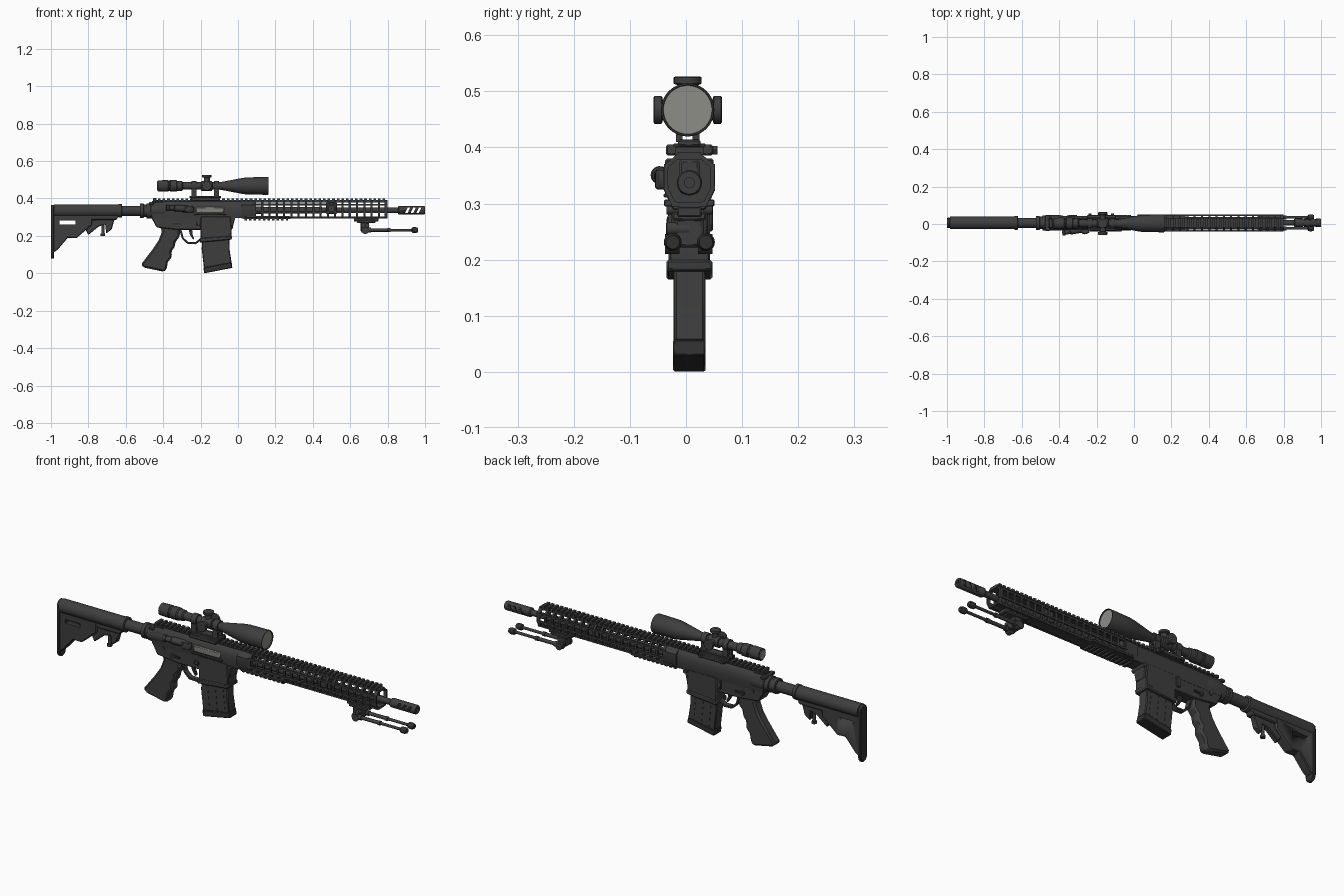
import bpy, bmesh, math
from mathutils import Vector, Matrix

C = 0.006   # y of the main axis


def mat(name, r, g, b):
    m = bpy.data.materials.new(name)
    m.diffuse_color = (r, g, b, 1)
    return m


BODY = mat("dark_grey", .048, .048, .048)
BLACK = mat("near_black", .03, .03, .03)
STEEL = mat("bolt_grey", .22, .22, .20)
LENS = mat("lens_grey", .27, .27, .24)


def finish(name, bm, m, bevel=0):
    bmesh.ops.recalc_face_normals(bm, faces=bm.faces)
    me = bpy.data.meshes.new(name)
    bm.to_mesh(me)
    bm.free()
    me.polygons.foreach_set("use_smooth", [True] * len(me.polygons))
    me.set_sharp_from_angle(angle=math.radians(32))
    me.materials.append(m)
    ob = bpy.data.objects.new(name, me)
    bpy.context.collection.objects.link(ob)
    if bevel:
        b = ob.modifiers.new("bevel", 'BEVEL')
        b.width, b.segments, b.limit_method = bevel, 1, 'ANGLE'
    return ob


def extrude(name, pts, vec, m, bevel=0):
    bm = bmesh.new()
    f = bm.faces.new([bm.verts.new(p) for p in pts])
    new = bmesh.ops.extrude_face_region(bm, geom=[f])["geom"]
    bmesh.ops.translate(bm, vec=vec, verts=[v for v in new if isinstance(v, bmesh.types.BMVert)])
    # the starting face stays as the other cap
    return finish(name, bm, m, bevel)


def side(name, pts, half, m=BODY, bevel=.004, c=C):
    """Side outline (x, z) given a width of 2 * half."""
    return extrude(name, [(x, c - half, z) for x, z in pts], (0, 2 * half, 0), m, bevel)


def section(name, halfpts, x0, x1, m=BODY, bevel=0):
    """Mirrored cross-section (y, z) pulled along x."""
    pts = halfpts + [(-y, z) for y, z in reversed(halfpts)]
    return extrude(name, [(x0, C + y, z) for y, z in pts], (x1 - x0, 0, 0), m, bevel)


def boxes(name, items, m=BODY, bevel=0):
    """Boxes as (x0, x1, y0, y1, z0, z1), y measured from the axis."""
    bm = bmesh.new()
    for x0, x1, y0, y1, z0, z1 in items:
        M = Matrix.Translation(((x0 + x1) / 2, C + (y0 + y1) / 2, (z0 + z1) / 2))
        bmesh.ops.create_cube(bm, size=1, matrix=M @ Matrix.Diagonal((x1 - x0, y1 - y0, z1 - z0, 1)))
    return finish(name, bm, m, bevel)


def lathe(name, prof, loc, axis=(1, 0, 0), m=BODY, n=32):
    """Turned part: profile of (distance, radius) along an axis."""
    bm = bmesh.new()
    R = Matrix.Translation(loc) @ Vector((1, 0, 0)).rotation_difference(Vector(axis)).to_matrix().to_4x4()
    rings = [[bm.verts.new(R @ Vector((d, r * math.cos(a), r * math.sin(a))))
              for a in [2 * math.pi * i / n for i in range(n)]] for d, r in prof]
    for a, b in zip(rings, rings[1:]):
        for i in range(n):
            bm.faces.new((a[i], a[(i + 1) % n], b[(i + 1) % n], b[i]))
    bm.faces.new(rings[0])
    bm.faces.new(rings[-1])
    return finish(name, bm, m)


def cut(ob, cutter):
    cutter.hide_render = True
    b = ob.modifiers.new("cut", 'BOOLEAN')
    b.operation, b.object, b.solver = 'DIFFERENCE', cutter, 'EXACT'
    bpy.context.view_layer.objects.active = ob
    for mod in list(ob.modifiers):
        bpy.ops.object.modifier_apply(modifier=mod.name)
    bpy.data.objects.remove(cutter)


# --- shoulder stock and buffer tube
lathe("stock_tube", [(-.985, .034), (-.64, .034), (-.638, .037), (-.622, .037), (-.62, .034)], (0, C, .334))
lathe("buffer_tube", [(-.63, .027), (-.47, .027)], (0, C, .334))
lathe("castle_nut", [(-.525, .031), (-.523, .038), (-.505, .038), (-.503, .033), (-.49, .033), (-.488, .04), (-.455, .04)],
      (0, C, .334), n=24)
stock = side("stock_body", [(-.988, .11), (-.988, .32), (-.78, .32), (-.78, .26), (-.865, .187), (-.91, .19), (-.965, .125)], .024)
cut(stock, side("slot_cutter", [(-.955, .262), (-.955, .281), (-.87, .281), (-.87, .262)], .1, bevel=0))
side("stock_web", [(-.985, .285), (-.985, .315), (-.635, .315), (-.65, .285)], .022)
side("stock_lever", [(-.83, .262), (-.79, .287), (-.66, .289), (-.675, .235), (-.705, .213), (-.71, .262), (-.745, .25), (-.80, .205)], .014)
lathe("stock_pin", [(.2, .012), (.212, .012), (.212, .008), (.29, .008)], (-.722, C, 0), (0, 0, 1), n=16)
butt = [(.028 * math.cos(a), (.335 if i < 7 else .11) + .032 * math.sin(a))
        for i, a in enumerate([math.pi * k / 6 for k in range(7)] + [math.pi * k / 6 for k in range(6, 13)])]
extrude("butt_pad", [(-1, C + y, z) for y, z in butt], (.016, 0, 0), BLACK, .003)

# --- upper receiver, charging handle, ejection port
section("upper_receiver", [(.018, .386), (.03, .375), (.038, .355), (.038, .325), (.034, .295)], -.46, .03)
section("receiver_front", [(.022, .386), (.046, .366), (.046, .325), (.032, .293)], .02, .09)
boxes("charging_handle", [(-.475, -.45, -.043, .043, .366, .38), (-.46, -.40, -.025, .025, .37, .386)], BODY, .003)
lathe("receiver_rear", [(-.47, .036), (-.465, .042), (-.40, .042), (-.37, .036)], (0, C, .336))
boxes("bolt_cover", [(-.225, -.075, -.043, -.03, .322, .354)], STEEL, .004)
boxes("port_hinge", [(-.235, -.065, -.046, -.034, .311, .318)], BODY, .002)
extrude("case_deflector", [(-.31, C - .03, .325), (-.235, C - .03, .325), (-.238, C - .052, .325), (-.26, C - .062, .325),
                           (-.275, C - .058, .325)], (0, 0, .034), BODY, .004)
lathe("forward_assist", [(0, .017), (.07, .017), (.075, .013), (.10, .013), (.102, .016), (.115, .016)],
      (-.27, C - .034, .345), (-1, -.17, .05), n=20)
boxes("rear_sight_block", [(-.455, -.435, -.022, .022, .38, .402)], BODY, .003)

# --- lower receiver, magazine well, controls
side("lower_receiver", [(-.465, .335), (-.465, .30), (-.435, .245), (-.32, .232), (-.19, .232), (-.03, .235), (-.015, .30), (-.05, .312), (-.43, .312)], .033)
well = side("magazine_well", [(-.20, .305), (-.20, .182), (-.19, .168), (-.036, .182), (-.034, .235), (-.04, .305)], .037)
side("well_lip", [(-.206, .188), (-.204, .164), (-.034, .180), (-.032, .2)], .041)
for s in (-1, 1):
    lathe(f"takedown_pin_{s}", [(0, .009), (.038, .009)], (-.40, C, .287), (0, s, 0), n=16)
    lathe(f"pivot_pin_{s}", [(0, .01), (.041, .01)], (-.025, C, .29), (0, s, 0), n=16)
    lathe(f"selector_{s}", [(0, .012), (.04, .012)], (-.345, C, .265), (0, s, 0), n=16)
    boxes(f"selector_lever_{s}", [(-.35, -.305, s * .038 - .003, s * .038 + .003, .26, .27)], BLACK)
boxes("magazine_release", [(-.222, -.20, -.041, -.03, .255, .275)], BODY, .002)
boxes("bolt_catch", [(-.225, -.205, .03, .042, .25, .30)], BODY, .003)

# --- trigger, guard, grip
guard_out = [(-.315, .236), (-.30, .185), (-.27, .157), (-.225, .155), (-.195, .18)]
guard_in = [(-.195, .192), (-.228, .166), (-.267, .168), (-.291, .19), (-.303, .236)]
side("trigger_guard", guard_out + guard_in, .014, bevel=.002)
side("trigger", [(-.265, .24), (-.257, .205), (-.24, .18), (-.234, .184), (-.244, .21), (-.245, .24)], .007, BLACK, 0)
side("grip", [(-.425, .26), (-.405, .225), (-.425, .175), (-.455, .13), (-.52, .045), (-.50, .03), (-.395, .008), (-.382, .02), (-.375, .06),
              (-.352, .09), (-.358, .115), (-.335, .145), (-.337, .165), (-.312, .195), (-.31, .24)], .027, BODY, .011)

# --- magazine, slightly swept, with ribs and floor plate
side("magazine", [(-.192, .20), (-.194, .13), (-.182, .028), (-.034, .055), (-.044, .12), (-.047, .20)], .027)
for k in range(3):
    x = -.165 + .043 * k
    side(f"magazine_rib_{k}", [(x, .175), (x + .012, .04 + .006 * k), (x + .022, .041 + .006 * k), (x + .01, .175)], .0285, bevel=0)
side("magazine_floor", [(-.186, .03), (-.18, 0), (-.03, .029), (-.034, .058)], .029, BLACK, .003)

# --- long top rail with teeth, lower rail
boxes("top_rail", [(-.455, .8, -.02, .02, .378, .392)])
boxes("top_rail_teeth", [(-.452 + .0245 * i, -.438 + .0245 * i, -.026, .026, .388, .401) for i in range(51)])
boxes("lower_rail", [(.03, .28, -.03, .03, .289, .303), (.04, .275, -.045, -.028, .295, .307), (.04, .275, .028, .045, .295, .307)], BODY, .002)
boxes("lower_rail_teeth", [(.035 + .0245 * i, .048 + .0245 * i, -.026, .026, .281, .291) for i in range(10)])

# --- open handguard: hoops plus long corner bars
half = [(.022, .388), (.045, .368), (.045, .325), (.03, .295)]
loop = half + [(-y, z) for y, z in reversed(half)]
inner = [(y * .84, .343 + (z - .343) * .84) for y, z in loop]
bm = bmesh.new()
for x, w in [(.085 + .039 * i, .011) for i in range(18)] + [(.782, .018)]:
    v = [[bm.verts.new((xx, C + y, z)) for y, z in lp] for xx, lp in ((x, loop), (x + w, loop), (x + w, inner), (x, inner))]
    for a in range(4):
        for i in range(8):
            p, q, j = v[a], v[(a + 1) % 4], (i + 1) % 8
            bm.faces.new((p[i], p[j], q[j], q[i]))
finish("handguard_hoops", bm, BODY)
bars = []
for y, z in loop:
    y, z = y * .91, .343 + (z - .343) * .91
    bars.append((.08, .8, y - .0045, y + .0045, z - .0045, z + .0045))
boxes("handguard_bars", bars)
boxes("handguard_keel", [(.08, .8, -.018, .018, .293, .3)])

# --- barrel, gas parts and slotted muzzle brake
lathe("barrel", [(.0, .019), (.45, .018), (.45, .015), (.87, .0145)], (0, C, .337))
lathe("gas_tube", [(.05, .005), (.50, .005)], (0, C, .368), n=12)
boxes("gas_block", [(.47, .53, -.018, .018, .318, .378)], BODY, .004)
brake = lathe("muzzle_brake", [(.855, .018), (.86, .0225), (.995, .0225), (1.0, .02), (1.0, .009), (.99, .009)], (0, C, .337))
for k in range(3):
    x = .893 + .03 * k
    cut(brake, side("brake_cutter", [(x, .322), (x + .014, .322), (x + .028, .352), (x + .014, .352)], .1, bevel=0))

# --- folded bipod
boxes("bipod_mount", [(.62, .75, -.022, .022, .276, .295), (.635, .735, -.03, .03, .27, .284)], BODY, .003)
boxes("bipod_block", [(.655, .70, -.026, .026, .222, .274)], BODY, .005)
lathe("bipod_knob", [(0, .012), (.04, .012), (.042, .009)], (.69, C, .255), (0, -1, 0), n=16)
for s in (-1, 1):
    y = C + s * .0295
    lathe(f"bipod_hinge_{s}", [(-.014, .018), (.012, .018)], (.68, y, .228), (0, 1, 0), n=20)
    lathe(f"bipod_leg_{s}", [(.66, .013), (.71, .013), (.711, .009), (.80, .009), (.801, .011), (.815, .011), (.816, .007),
                             (.93, .007)], (0, y, .231), n=16)
    lathe(f"bipod_foot_{s}", [(.928, .01), (.933, .015), (.95, .016), (.962, .012)], (0, y, .231), m=BLACK, n=20)

# --- scope, turrets, mount
S = (0, .003, .467)
lathe("scope_body", [(-.43, .026), (-.427, .03), (-.375, .031), (-.372, .028), (-.365, .028), (-.362, .031), (-.33, .031),
                     (-.325, .027), (-.30, .026), (-.295, .02), (-.10, .02), (-.085, .022), (.02, .042), (.05, .046),
                     (.16, .0475), (.163, .0465), (.163, .044), (.156, .043)], S, n=40)
lathe("front_lens", [(.15, .0432), (.1575, .0432)], S, m=LENS, n=40)
lathe("rear_lens", [(-.432, .023), (-.42, .023)], S, m=LENS)
lathe("turret_hub", [(-.198, .021), (-.195, .027), (-.14, .027), (-.137, .021)], S)
for nm, ax, d in (("top", (0, 0, 1), .0595), ("left", (0, 1, 0), .061), ("right", (0, -1, 0), .061)):
    lathe(f"{nm}_turret", [(.015, .016), (.044, .016), (.045, .022), (.047, .025), (d - .002, .025), (d, .022)],
          (-.167, S[1], S[2]), ax, n=24)
boxes("scope_mount", [(-.26, -.09, -.02, .02, .402, .414), (-.25, -.10, -.042, -.022, .386, .405),
                      (-.25, -.10, .022, .042, .386, .405), (-.25, -.10, -.03, .03, .399, .407)], BODY, .003)
for i, x in enumerate((-.235, -.115)):
    lathe(f"scope_ring_{i}", [(x - .014, .027), (x + .014, .027)], S, n=28)
    boxes(f"ring_post_{i}", [(x - .014, x + .014, s * .015 - .006 - .003, s * .015 + .006 - .003, .41, .452) for s in (-1, 1)])
    lathe(f"clamp_nut_{i}", [(0, .009), (.05, .009)], (x, C, .395), (0, 1, 0), n=6)
